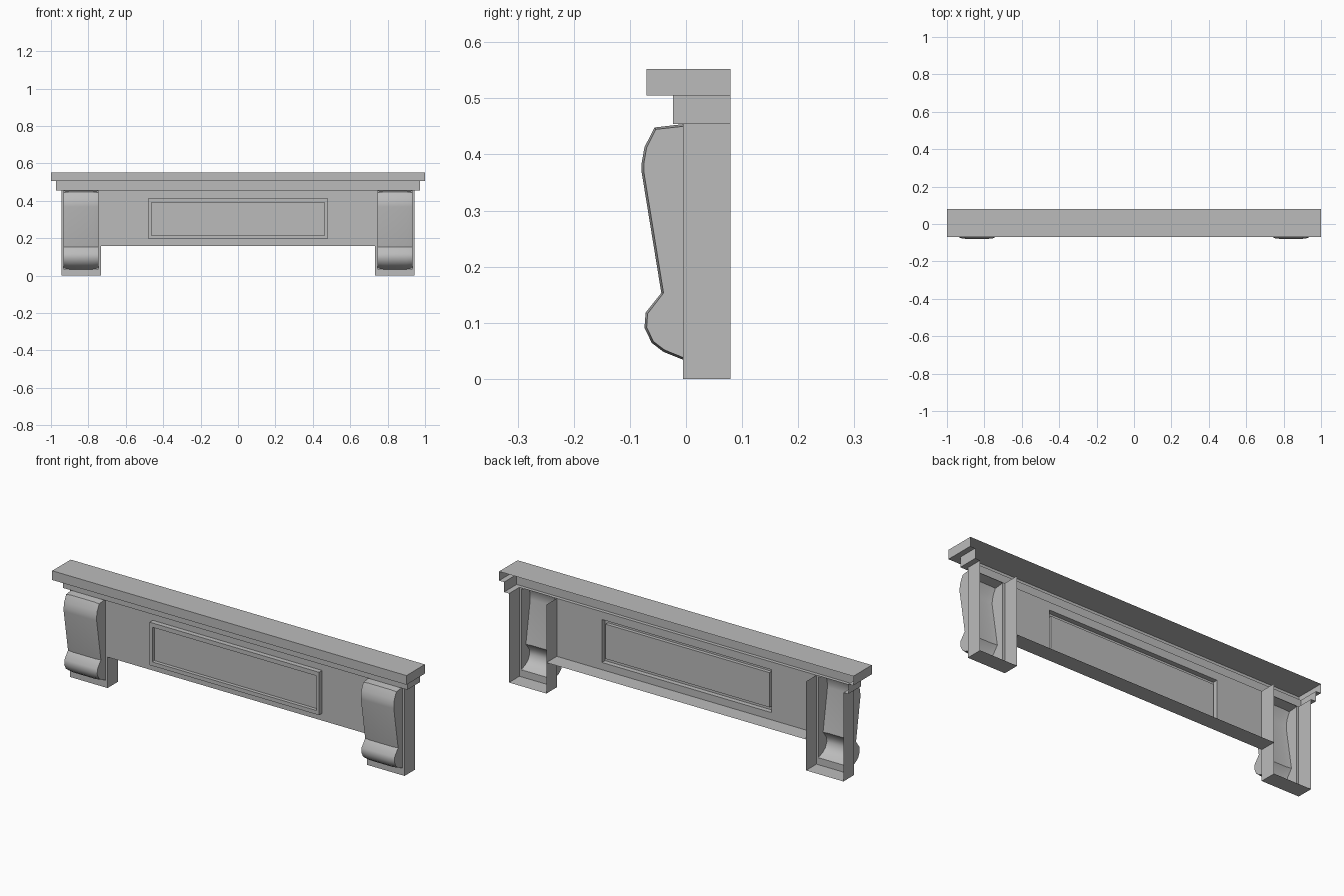
import bpy
import math
from mathutils import Vector

cube = bpy.data.objects.get("Cube")
if cube:
    bpy.data.objects.remove(cube, do_unlink=True)

stone = bpy.data.materials.new("grey_stone")
stone.use_nodes = True
GREY = (0.5, 0.5, 0.5, 1)
stone.diffuse_color = GREY
stone.node_tree.nodes["Principled BSDF"].inputs["Base Color"].default_value = GREY

BACK, FACE = 0.079, -0.005          # depth of the open back and of the main face
TOP, SOFFIT = 0.454, 0.158          # top of the body, underside of the lintel
BODY_X, LEG_X = 0.944, 0.733        # outer and inner sides of the legs


def loft(name, rings, closed=True, first_cap=False, last_cap=False, mirror=False):
    """Skin a row of equal-length point rings into an open shell."""
    n = len(rings[0])
    verts = [p for ring in rings for p in ring]
    faces = []
    for r in range(len(rings) - 1):
        for i in range(n if closed else n - 1):
            j = (i + 1) % n
            faces.append((r * n + i, r * n + j, (r + 1) * n + j, (r + 1) * n + i))
    if first_cap:
        faces.append(tuple(reversed(range(n))))
    if last_cap:
        faces.append(tuple(range(len(verts) - n, len(verts))))
    mesh = bpy.data.meshes.new(name)
    mesh.from_pydata(verts, [], faces)
    mesh.materials.append(stone)
    obj = bpy.data.objects.new(name, mesh)
    bpy.context.collection.objects.link(obj)
    if mirror:
        obj.modifiers.new("Mirror", 'MIRROR').use_mirror_merge = False
    return obj


def rect(x0, x1, z0, z1, y):
    return [(x0, y, z0), (x1, y, z0), (x1, y, z1), (x0, y, z1)]


def tier(half, front, z):
    return [(-half, BACK, z), (-half, front, z), (half, front, z), (half, BACK, z)]


# Shelf and stepped moulding, open at the back
loft("shelf", [
    tier(BODY_X, FACE, TOP),
    tier(0.972, -0.023, TOP),
    tier(0.972, -0.023, 0.505),
    tier(1.0, -0.07, 0.505),
    tier(1.0, -0.07, 0.552),
], closed=False, last_cap=True)

# Lintel face with a raised rim around a recessed panel
outer = (-0.478, 0.478, 0.195, 0.414)
inner = (-0.463, 0.463, 0.215, 0.392)
loft("lintel_panel", [
    rect(-LEG_X, LEG_X, SOFFIT, TOP, FACE),
    rect(*outer, FACE),
    rect(*outer, -0.03),
    rect(*inner, -0.03),
    rect(*inner, -0.012),
], last_cap=True)

# Underside of the lintel
loft("lintel_soffit", [
    [(-LEG_X, BACK, SOFFIT), (LEG_X, BACK, SOFFIT)],
    [(-LEG_X, FACE, SOFFIT), (LEG_X, FACE, SOFFIT)],
], closed=False)

# Hollow legs: side walls and foot, then a face left open behind the corbel
leg = (LEG_X, BODY_X, 0, TOP)


def leg_walls(y):
    return [(LEG_X, y, TOP), (LEG_X, y, 0), (BODY_X, y, 0), (BODY_X, y, TOP)]


loft("leg_walls", [leg_walls(BACK), leg_walls(FACE)], closed=False, mirror=True)
loft("leg_face", [rect(*leg, FACE), rect(0.746, 0.932, 0.036, 0.453, FACE)], mirror=True)

# Scrolled corbels with shallow chamfered edges
profile = [Vector(p) for p in (
    (FACE, 0.454), (-0.056, 0.448), (-0.074, 0.413), (-0.079, 0.385),
    (-0.079, 0.368), (-0.044, 0.153), (-0.072, 0.118), (-0.074, 0.091),
    (-0.061, 0.064), (-0.04, 0.048), (FACE, 0.034))]
CHAMFER = 0.004
edge = [profile[0] - Vector((0, CHAMFER))]
for before, p, after in zip(profile, profile[1:], profile[2:]):
    t = (after - before).normalized()
    edge.append(p + CHAMFER * Vector((-t.y, t.x)))
edge.append(profile[-1] + Vector((0, CHAMFER)))

corbel = loft("corbels", [
    [(x, p.x, p.y) for p in section]
    for x, section in ((0.746, edge), (0.776, profile), (0.902, profile), (0.932, edge))
], closed=False, first_cap=True, last_cap=True, mirror=True)

bpy.ops.object.select_all(action='DESELECT')
corbel.select_set(True)
bpy.context.view_layer.objects.active = corbel
bpy.ops.object.shade_smooth_by_angle(angle=math.radians(42))
